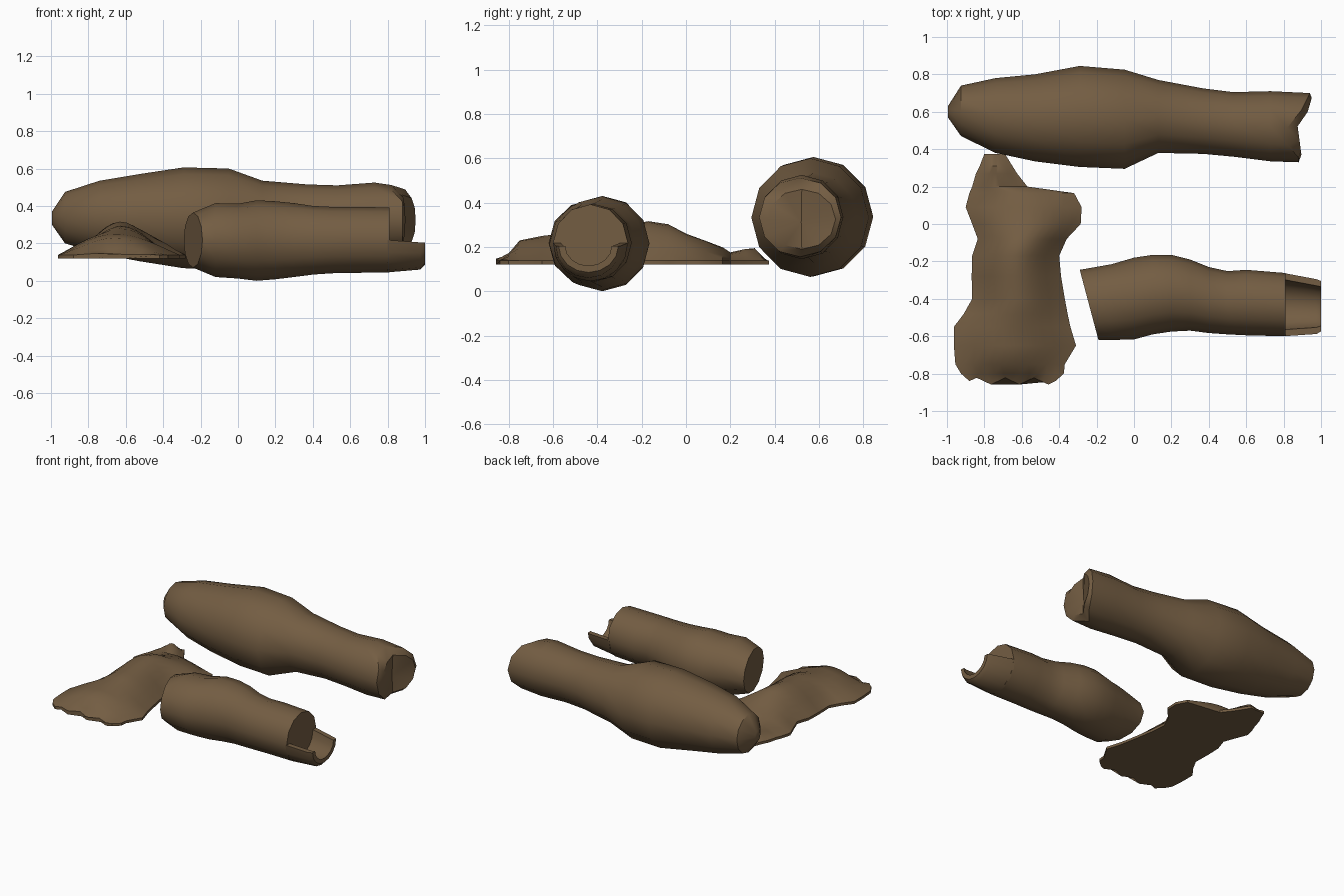
import bpy, bmesh, math

if "Cube" in bpy.data.objects:
    bpy.data.objects.remove(bpy.data.objects["Cube"])

bark = bpy.data.materials.new("bark brown")
bark.diffuse_color = (0.172, 0.109, 0.055, 1)
bark.use_nodes = True
bark.node_tree.nodes["Principled BSDF"].inputs["Base Color"].default_value = bark.diffuse_color
N = 12


def finish(name, bm, angle=40):
    bmesh.ops.recalc_face_normals(bm, faces=bm.faces)
    me = bpy.data.meshes.new(name)
    bm.to_mesh(me)
    bm.free()
    me.materials.append(bark)
    me.shade_smooth()
    me.set_sharp_from_angle(angle=math.radians(angle))
    ob = bpy.data.objects.new(name, me)
    bpy.context.collection.objects.link(ob)
    return ob


def loft(bm, rings, caps=(True, True)):
    """Skin closed rings of points, capping the first and last."""
    vs = [[bm.verts.new(p) for p in r] for r in rings]
    for a, b in zip(vs, vs[1:]):
        for i in range(len(a)):
            j = (i + 1) % len(a)
            bm.faces.new((a[i], a[j], b[j], b[i]))
    for ring, on in zip((vs[0], vs[-1]), caps):
        if on:
            bm.faces.new(ring)
    return vs


def ring(x, y0, y1, z0, z1, shift=lambda c, s: 0):
    """Elliptical cross-section filling y0..y1 and z0..z1."""
    out = []
    for i in range(N):
        c, s = math.cos(math.tau * i / N), math.sin(math.tau * i / N)
        out.append((x + shift(c, s), (y0 + y1) / 2 + c * (y1 - y0) / 2,
                    (z0 + z1) / 2 + s * (z1 - z0) / 2))
    return out


def fan(bm, verts, tip):
    t = bm.verts.new(tip)
    for i in range(len(verts)):
        bm.faces.new((verts[i], verts[(i + 1) % len(verts)], t))


# Large log: blunt tip at left, splintered end at right
big = [(-0.995, .57, .63, .30, .37), (-0.925, .47, .74, .20, .475),
       (-0.74, .38, .78, .145, .535), (-0.53, .335, .80, .105, .57),
       (-0.29, .305, .845, .067, .606), (-0.05, .295, .825, .065, .60),
       (0.13, .38, .77, .13, .535), (0.37, .375, .725, .155, .515),
       (0.53, .36, .705, .155, .51), (0.73, .335, .71, .145, .525)]
rings = [ring(*r) for r in big]
rings.append(ring(.82, .33, .70, .155, .512,
                  lambda c, s: .12 * max(0, c) ** .7 * (1 if abs(s) < .9 else 0)
                  + (.06 if c < -.3 and s < .6 else 0)))
rings.append(ring(.875, .37, .675, .19, .46,
                  lambda c, s: .075 * max(0, c) ** .5 + .02 * max(0, -c)))
bm = bmesh.new()
vs = loft(bm, rings, (True, False))
fan(bm, vs[-1], (.87, .52, .31))
finish("large_log", bm)

# Small log: slanted cut at left, straight face at right
small = [(-0.12, -.62, -.215, .02, .415), (0.0, -.617, -.18, .012, .412),
         (0.10, -.59, -.165, 0, .43), (0.20, -.575, -.165, .008, .425),
         (0.30, -.57, -.19, .02, .415), (0.40, -.583, -.23, .033, .40),
         (0.50, -.59, -.252, .04, .395), (0.60, -.595, -.245, .042, .395),
         (0.81, -.60, -.262, .045, .392)]
rings = [ring(-.24, -.62, -.245, .07, .365, lambda c, s: -.05 * c)]
rings += [ring(*r) for r in small]
bm = bmesh.new()
loft(bm, rings)
finish("small_log", bm)


# Hollow tongue left standing below the straight face
def trough(x, y0, y1, zb, zt, t):
    cy, r = (y0 + y1) / 2, (y1 - y0) / 2
    arc = [math.pi * (1 + i / 8) for i in range(9)]
    outer = [(x, cy + r * math.cos(a), zt + (zt - zb) * math.sin(a)) for a in arc]
    inner = [(x, cy + (r - t) * math.cos(a), zt + (zt - zb - t) * math.sin(a)) for a in arc]
    return outer + inner[::-1]


bm = bmesh.new()
loft(bm, [trough(.80, -.60, -.262, .045, .218, .035),
          trough(.975, -.588, -.295, .06, .205, .035),
          trough(1.0, -.575, -.305, .085, .205, .03)])
finish("log_tongue", bm)

# Bark slab: domed strips along y with a ragged rim (y, left, right, peak height)
slab = [(-.84, -.88, -.42, .145), (-.80, -.925, -.375, .175), (-.75, -.955, -.37, .225),
        (-.65, -.963, -.31, .25), (-.55, -.963, -.34, .265), (-.48, -.91, -.355, .275),
        (-.40, -.865, -.37, .29), (-.28, -.868, -.39, .30), (-.17, -.865, -.40, .313),
        (-.08, -.835, -.36, .30), (0, -.865, -.285, .265), (.09, -.90, -.28, .225),
        (.165, -.88, -.32, .195), (.20, -.865, -.57, .18), (.27, -.845, -.625, .19),
        (.31, -.825, -.65, .19), (.375, -.80, -.69, .13)]
M = 12
rings = []
for k, (y, xl, xr, zp) in enumerate(slab):
    top = []
    for i in range(M + 1):
        u = i / M
        # ragged near edge, slight bumps on the dome
        yy = y + (.018 * math.sin(u * 6 * math.pi) if k == 0 else 0)
        z = .138 + (zp - .138) * math.sin(math.pi * u) ** 1.15
        z += .005 * math.sin(7 * u + 2 * k) * math.sin(math.pi * u)
        top.append((xl + (xr - xl) * u, yy, max(z, .125)))
    rings.append(top + [(x, yy, .12) for x, yy, _ in reversed(top)])
bm = bmesh.new()
loft(bm, rings)
finish("bark_slab", bm)
